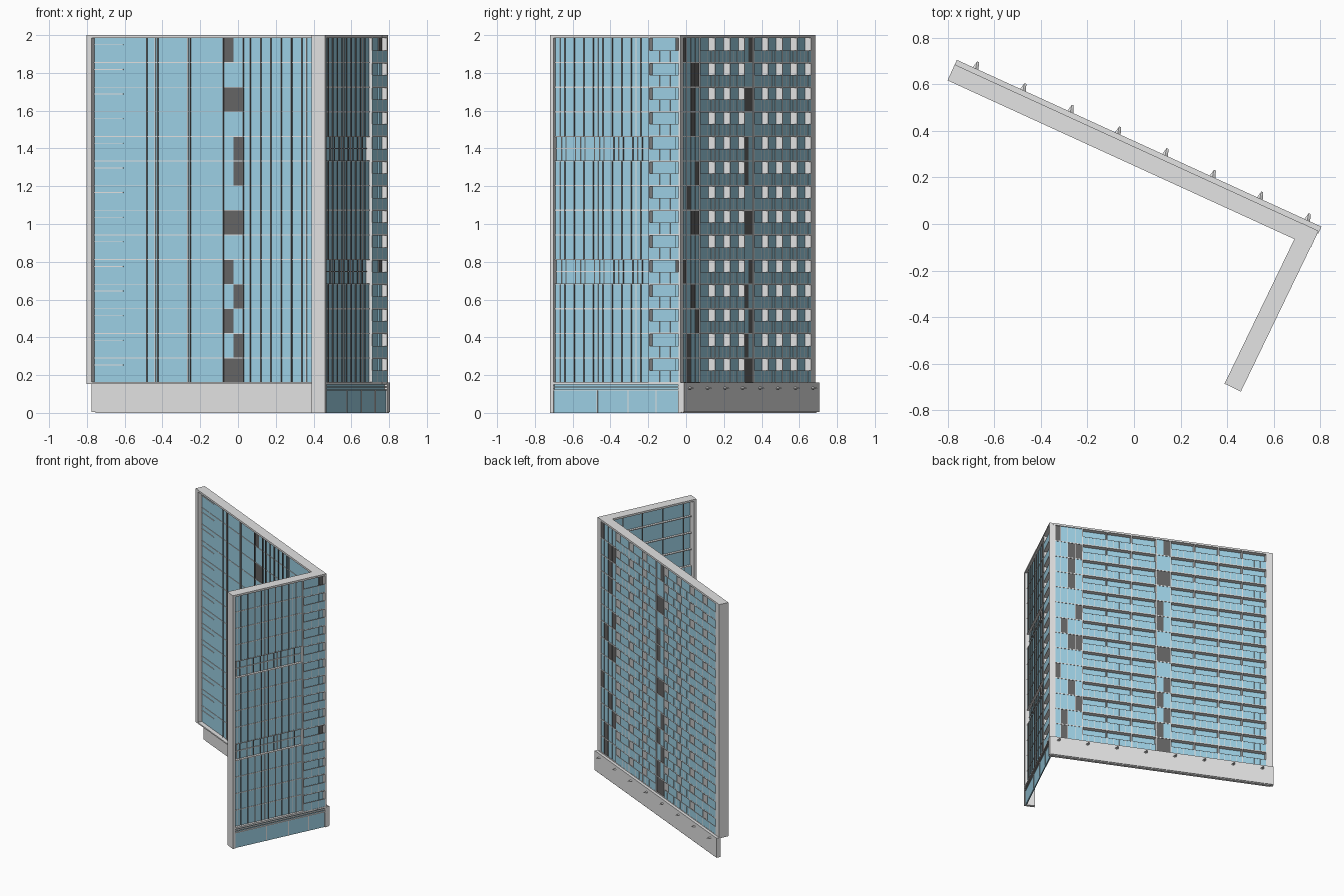
import bpy, bmesh
from mathutils import Vector

if "Cube" in bpy.data.objects:
    bpy.data.objects.remove(bpy.data.objects["Cube"])


def material(name, col):
    m = bpy.data.materials.new(name)
    m.diffuse_color = (*col, 1)
    m.use_nodes = True
    m.node_tree.nodes["Principled BSDF"].inputs["Base Color"].default_value = m.diffuse_color
    return m


GREY = material("concrete_grey", (0.77, 0.77, 0.77))
GLASS = material("blue_glass", (0.34, 0.64, 0.79))
DARK = material("dark_panel", (0.13, 0.13, 0.13))

CORNER = Vector((0.793, -0.03, 0))
# wing frames: direction along the wing, outward normal
LONG = (Vector((-0.909, 0.416, 0)), Vector((0.416, 0.909, 0)))
SHORT = (Vector((-0.435, -0.90, 0)), Vector((0.90, -0.435, 0)))
Z0, Z1, FLOORS = 0.16, 1.985, 14
H = (Z1 - Z0) / FLOORS


def floor_z(i):
    """Bottom of storey i, counted from the top."""
    return Z1 - (i + 1) * H


def point(wing, s, n, z):
    return CORNER + wing[0] * s + wing[1] * n + Vector((0, 0, z))


class Part:
    """One object gathered from many boxes laid out along a wing."""

    def __init__(self, name, mat, wing):
        self.name, self.mat, self.wing, self.bm = name, mat, wing, bmesh.new()

    def hull(self, pts):
        vs = [self.bm.verts.new(point(self.wing, *p)) for p in pts]
        bmesh.ops.convex_hull(self.bm, input=vs)

    def box(self, s0, s1, n0, n1, z0, z1):
        v = [self.bm.verts.new(point(self.wing, s, n, z))
             for z in (z0, z1) for s, n in ((s0, n0), (s1, n0), (s1, n1), (s0, n1))]
        for f in ((0, 1, 2, 3), (4, 5, 6, 7), (0, 1, 5, 4),
                  (1, 2, 6, 5), (2, 3, 7, 6), (3, 0, 4, 7)):
            self.bm.faces.new([v[i] for i in f])

    def finish(self):
        bmesh.ops.recalc_face_normals(self.bm, faces=self.bm.faces)
        me = bpy.data.meshes.new(self.name)
        self.bm.to_mesh(me)
        self.bm.free()
        me.materials.append(self.mat)
        bpy.context.collection.objects.link(bpy.data.objects.new(self.name, me))


# ---------------- long wing ----------------
LEN, T = 1.72, -0.075
CORE = (0.822, 0.937)
BAYS = [0.255 + i * 0.189 for i in range(3)] + [0.937 + i * 0.183 for i in range(4)]
BAY_ENDS = BAYS[1:3] + [CORE[0]] + BAYS[4:] + [1.67]

frame = Part("long_wing_frame", GREY, LONG)
frame.box(0, LEN, T, 0, Z1, 2)                   # roof
frame.box(0, LEN, T, 0, Z0 - 0.006, Z0 + 0.004)  # base slab
frame.box(0, 0.03, -0.010, 0, Z0, Z1)            # thin corner pier
frame.box(1.69, LEN, T, 0, Z0, Z1)               # far pier
frame.finish()

podium = Part("long_wing_podium_wall", GREY, LONG)
podium.box(-0.004, LEN, -0.012, 0.022, 0.006, Z0)
podium.box(0.0, 1.70, -0.008, 0.016, 0, 0.006)
podium.finish()

spikes = Part("podium_lamps", GREY, LONG)
for i in range(8):
    s = 0.063 + i * 0.224
    spikes.hull([(s - 0.014, 0.02, 0.13), (s + 0.014, 0.02, 0.13),
                 (s, 0.02, 0.138), (s, 0.02, 0.122),
                 (s - 0.002, 0.052, 0.13), (s + 0.007, 0.052, 0.132)])
spikes.finish()

glass = Part("long_wing_glass", GLASS, LONG)
panels = Part("long_wing_dark_panels", DARK, LONG)
for a, b in zip(BAYS, BAY_ENDS):
    glass.box(a, b + (0.02 if b > 1.6 else 0), -0.042, -0.036, Z0, Z1)

# flush panel strips with scattered dark panels: core and corner columns
core_rows = "L-B-RR-B-LRLRB"
corner_rows = ["0", "23", "2", "2", "", "3", "1", "23", "", "0", "2", "3", "1", "1"]
strips = [(0.03 + i * 0.05625, 0.03 + (i + 1) * 0.05625,
           [str(i) in r for r in corner_rows]) for i in range(4)]
mid = sum(CORE) / 2
strips.append((CORE[0], mid, [c in "RB" for c in core_rows]))
strips.append((mid, CORE[1], [c in "LB" for c in core_rows]))
for a, b, rows in strips:
    for i, dark in enumerate(rows):
        z = floor_z(i)
        (panels if dark else glass).box(a, b, -0.042, -0.006, z, z + H)
glass.finish()
panels.finish()

slabs = Part("balcony_slabs", GREY, LONG)
rails = Part("balcony_glass_rails", GLASS, LONG)
tops = Part("balcony_handrails", GREY, LONG)
lines = Part("long_wing_floor_lines", GREY, LONG)
for i in range(FLOORS):
    z = floor_z(i)
    for a, b in zip(BAYS, BAY_ENDS):
        slabs.box(a, b, -0.036, 0, z - 0.004, z + 0.004)
        rails.box(a + 0.003, b - 0.003, -0.004, -0.001, z + 0.004, z + 0.062)
        tops.box(a, b, -0.005, 0, z + 0.062, z + 0.065)
        for k in range(1, 4):
            s = a + (b - a) * k / 4
            tops.box(s - 0.0015, s + 0.0015, -0.005, 0, z + 0.004, z + 0.062)
    if i < FLOORS - 1:
        lines.box(0.09, 1.69, -0.045, -0.041, z - 0.002, z + 0.002)
        lines.box(0.03, 0.255, -0.008, -0.003, z - 0.003, z + 0.003)
        lines.box(*CORE, -0.008, -0.003, z - 0.003, z + 0.003)
    lines.box(1.52, 1.69, -0.046, -0.041, z + 0.092, z + 0.096)
for part in (slabs, rails, tops, lines):
    part.finish()

dividers = Part("balcony_dividers", GREY, LONG)
for s in BAYS + BAY_ENDS:
    dividers.box(s - 0.004, s + 0.004, -0.036, 0, Z0, Z1)
dividers.box(1.67, 1.69, -0.036, 0, Z0, Z1)
dividers.finish()

mull = Part("long_wing_mullions", DARK, LONG)
for s in [*CORE, 1.13, 1.32, 1.384] + [0.48 + i * 0.06 for i in range(6)]:
    mull.box(s - 0.003, s + 0.003, -0.049, -0.041, Z0, Z1)
mull.finish()
mull = Part("long_wing_pale_mullions", GREY, LONG)
for s in (0.455, 1.145, 1.335):
    mull.box(s - 0.003, s + 0.003, -0.047, -0.041, Z0, Z1)
for i in range(5):
    s = 0.03 + i * 0.05625
    mull.box(s - 0.002, s + 0.002, -0.008, -0.003, Z0, Z1)
mull.finish()

# ---------------- short wing ----------------
LEN, T, END, BAY = 0.767, -0.078, 0.745, 0.185
frame = Part("short_wing_frame", GREY, SHORT)
frame.box(0, LEN, T, 0, Z1, 2)
frame.box(0, END, T, 0, Z0 - 0.006, Z0 + 0.004)
frame.box(END, LEN, T, 0, 0, Z1)                 # end wall down to the ground
frame.box(0.002, 0.010, -0.045, -0.001, Z0, Z1)  # balcony side wall
frame.box(BAY - 0.004, BAY + 0.004, -0.045, -0.002, Z0, Z1)
frame.finish()

glass = Part("short_wing_glass", GLASS, SHORT)
slabs = Part("short_wing_slabs", GREY, SHORT)
rails = Part("corner_balcony_rails", GLASS, SHORT)
tops = Part("corner_balcony_handrails", GREY, SHORT)
mull = Part("short_wing_mullions", DARK, SHORT)
fine = Part("short_wing_pale_mullions", GREY, SHORT)
glass.box(0.008, BAY, -0.043, -0.037, Z0, Z1)
N = 10
STEP = (END - BAY) / N
for i in range(FLOORS):
    z = floor_z(i)
    recessed = i in (4, 9)                       # two set-back storeys
    n = -0.037 if recessed else -0.020
    glass.box(BAY, END, n - 0.006, n, z, z + H)
    slabs.box(BAY, END, -0.045, -0.017, z - 0.003, z + 0.003)
    slabs.box(0.008, BAY, -0.037, 0, z - 0.004, z + 0.004)
    rails.box(0.010, BAY, -0.004, -0.001, z + 0.004, z + 0.062)
    tops.box(0.010, BAY, -0.005, 0, z + 0.062, z + 0.065)
    for k in (1, 2):
        s = BAY * k / 3
        slabs.box(s - 0.002, s + 0.002, -0.005, 0, z + 0.004, z + 0.062)
    for k in range(1, N):
        s = BAY + k * STEP
        inner = n - 0.011 if k % 3 == 0 else n - 0.005
        mull.box(s - 0.0025, s + 0.0025, inner, n + 0.005, z, z + H)
    if recessed:
        fine.box(BAY, END, n, n + 0.006, z + 0.064, z + 0.069)
    for k in range(1, N, 2 if recessed else 4):
        s = BAY + (k + 0.5) * STEP
        fine.box(s - 0.002, s + 0.002, n, n + 0.004, z, z + H)
for part in (glass, slabs, rails, tops, mull, fine):
    part.finish()

# glazed ground floor with a louvred band above
base = Part("ground_floor_glass", GLASS, SHORT)
base.box(0, END, -0.014, -0.006, 0, 0.118)
base.box(0, END, -0.018, -0.012, 0.118, Z0)
base.finish()
trim = Part("ground_floor_trim", GREY, SHORT)
for z in (0.118, 0.135, 0.150):
    trim.box(-0.004, END, -0.018, 0.0, z, z + 0.005)
for s in (0.145, 0.31, 0.49):
    trim.box(s - 0.003, s + 0.003, -0.014, -0.002, 0, 0.118)
trim.box(-0.006, 0.012, -0.02, 0.002, 0, Z0)
trim.finish()
